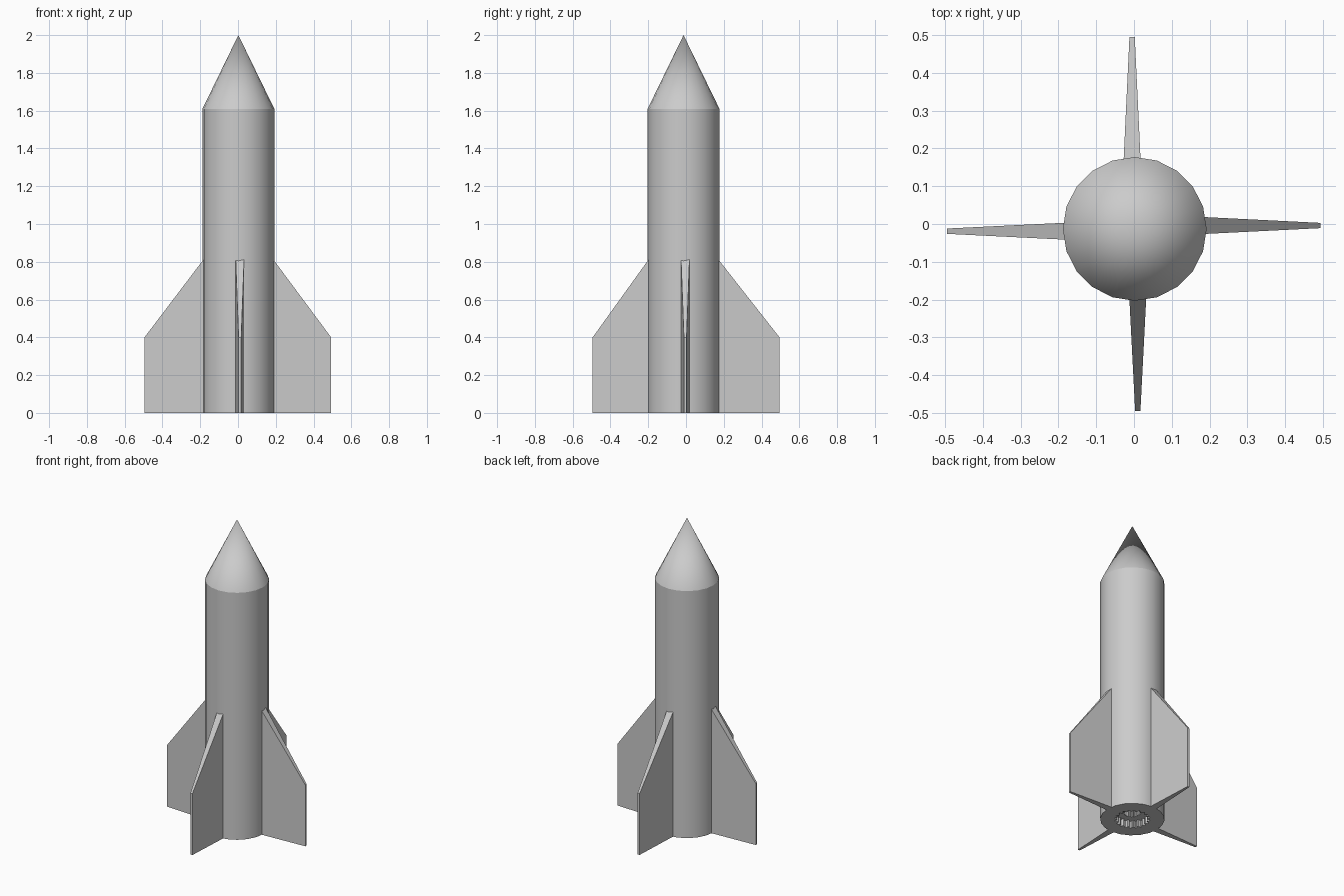
import bpy, bmesh
from math import sin, cos, pi, radians

if "Cube" in bpy.data.objects:
    bpy.data.objects.remove(bpy.data.objects["Cube"])

CX, CY, R = 0.002, -0.013, 0.19      # body axis and radius


def make(name, bm, smooth=False):
    bmesh.ops.recalc_face_normals(bm, faces=bm.faces[:])
    me = bpy.data.meshes.new(name)
    bm.to_mesh(me)
    bm.free()
    ob = bpy.data.objects.new(name, me)
    bpy.context.collection.objects.link(ob)
    bpy.ops.object.select_all(action='DESELECT')
    ob.select_set(True)
    bpy.context.view_layer.objects.active = ob
    if smooth:
        bpy.ops.object.shade_smooth_by_angle(angle=radians(30))
    return ob


def prism(rings):
    """Closed solid through a list of rings of points."""
    bm = bmesh.new()
    loops = [[bm.verts.new(p) for p in ring] for ring in rings]
    n = len(loops[0])
    for a, b in zip(loops, loops[1:]):
        for i in range(n):
            j = (i + 1) % n
            bm.faces.new((a[i], a[j], b[j], b[i]))
    bm.faces.new(loops[0])
    bm.faces.new(loops[-1])
    return bm


def ring(radii, count, z):
    return [(CX + radii[i % len(radii)] * cos(2 * pi * i / count),
             CY + radii[i % len(radii)] * sin(2 * pi * i / count), z)
            for i in range(count)]


# Body tube with a toothed, stepped bore in its base
body = make("body_tube", prism([ring([R], 20, 0), ring([R], 20, 1.61)]), True)
for outer, inner, depth in ((0.105, 0.09, 0.045), (0.052, 0.044, 0.10)):
    pattern = [outer, outer, inner, inner]
    cutter = make("bore_cutter", prism([ring(pattern, 80, -0.05), ring(pattern, 80, depth)]))
    cutter.hide_render = True
    mod = body.modifiers.new("bore", 'BOOLEAN')
    mod.operation, mod.solver, mod.object = 'DIFFERENCE', 'EXACT', cutter
    bpy.context.view_layer.objects.active = body
    bpy.ops.object.modifier_apply(modifier=mod.name)
    bpy.data.objects.remove(cutter)

# Nose cone
bm = bmesh.new()
base = [bm.verts.new(p) for p in ring([R], 20, 1.61)]
tip = bm.verts.new((CX, CY, 2.0))
bm.faces.new(base)
for i in range(20):
    bm.faces.new((base[i], base[(i + 1) % 20], tip))
make("nose_cone", bm, True)

# Four swept fins, tapering in thickness towards the tip
# (name, radial direction, sideways offset of the fin's centre plane, reach)
FINS = (("right_fin", (1, 0), -0.004, 0.493), ("left_fin", (-1, 0), -0.019, 0.495),
        ("back_fin", (0, 1), -0.005, 0.495), ("front_fin", (0, -1), 0.010, 0.494))
for name, (dx, dy), off, reach in FINS:
    axis = CX * dx + CY * dy

    def section(r, half, top):
        pts = []
        for s, z in ((-half, 0), (half, 0), (half, top), (-half, top)):
            pts.append((dx * r, off + s, z) if dx else (off + s, dy * r, z))
        return pts

    root = R + axis
    slope = 0.405 / (reach - root)
    sunk = root - 0.02
    make(name, prism([section(sunk, 0.023, 0.805 + 0.02 * slope),
                      section(reach, 0.007, 0.40)]))
